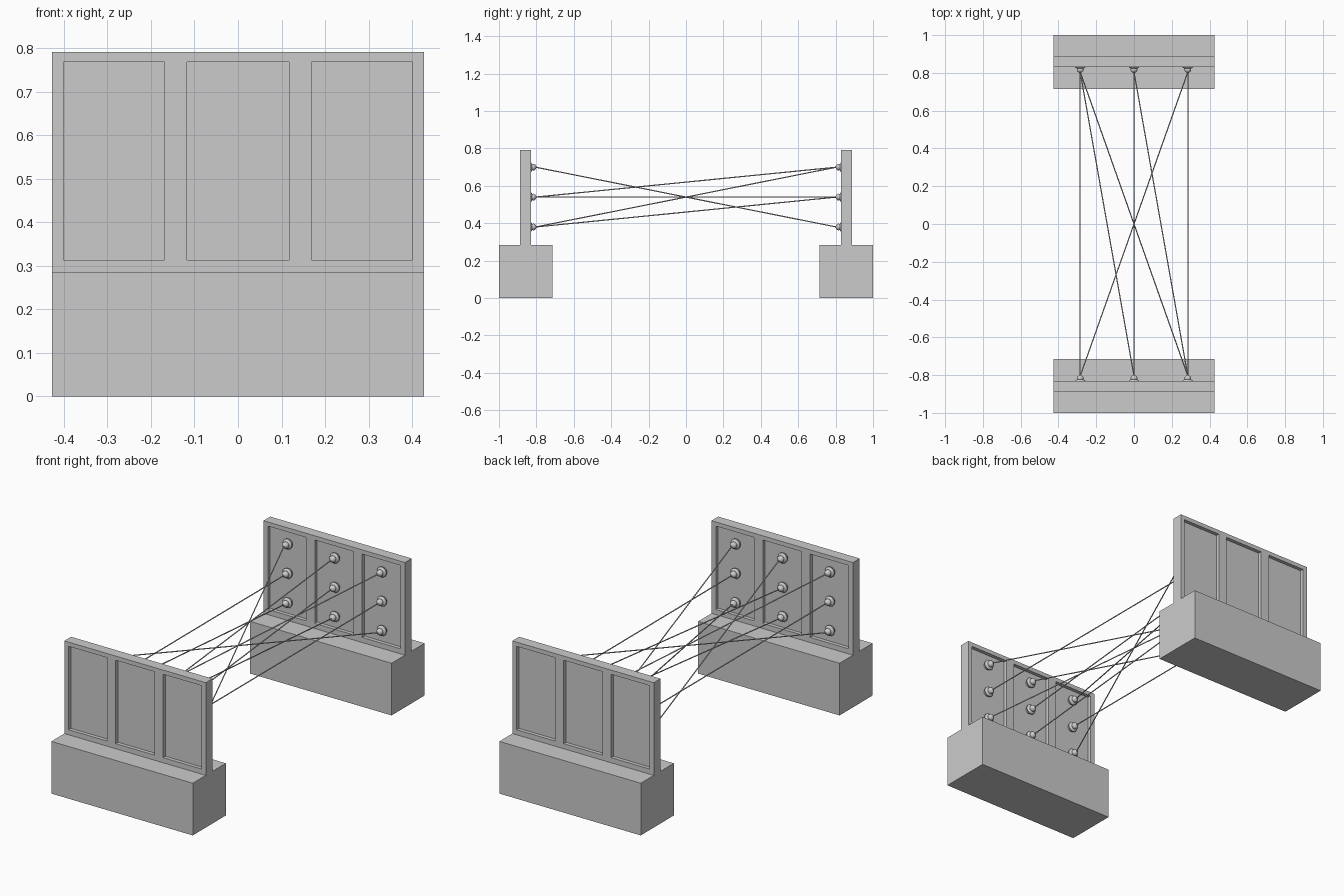
import bpy, bmesh, math
from mathutils import Vector, Matrix

if "Cube" in bpy.data.objects:
    bpy.data.objects.remove(bpy.data.objects["Cube"])

COLS = (-0.285, 0.0, 0.285)
ROWS = (0.70, 0.54, 0.38)


def box(bm, x0, x1, y0, y1, z0, z1):
    size = Matrix.Diagonal((x1 - x0, y1 - y0, z1 - z0, 1))
    mid = Matrix.Translation(((x0 + x1) / 2, (y0 + y1) / 2, (z0 + z1) / 2))
    bmesh.ops.create_cube(bm, size=1, matrix=mid @ size)


def finish(bm, name):
    bmesh.ops.recalc_face_normals(bm, faces=bm.faces)
    mesh = bpy.data.meshes.new(name)
    bm.to_mesh(mesh)
    bm.free()
    ob = bpy.data.objects.new(name, mesh)
    bpy.context.collection.objects.link(ob)
    return ob


def smooth(ob):
    bpy.ops.object.select_all(action='DESELECT')
    ob.select_set(True)
    bpy.context.view_layer.objects.active = ob
    bpy.ops.object.shade_smooth_by_angle(angle=math.radians(40))


def build_base(name, s):
    bm = bmesh.new()
    box(bm, -0.427, 0.427, *sorted((s * 0.715, s * 1.0)), 0, 0.285)
    finish(bm, name)


# panel: one grid of cells, recessed cells pushed in on both faces
def build_panel(name, s):
    xs = (-0.427, -0.401, -0.169, -0.117, 0.117, 0.169, 0.401, 0.427)
    zs = (0.285, 0.313, 0.768, 0.791)
    bm = bmesh.new()
    for y in (0.830, 0.888):
        grid = [[bm.verts.new((x, s * y, z)) for z in zs] for x in xs]
        inward = s * (0.02 if y < 0.85 else -0.02)
        for i in range(7):
            for j in range(3):
                f = bm.faces.new((grid[i][j], grid[i + 1][j],
                                  grid[i + 1][j + 1], grid[i][j + 1]))
                if j == 1 and i % 2:
                    new = bmesh.ops.extrude_discrete_faces(bm, faces=[f])["faces"][0]
                    for v in new.verts:
                        v.co.y += inward
    # outer rim joins the two faces
    bmesh.ops.bridge_loops(bm, edges=[e for e in bm.edges if e.is_boundary])
    finish(bm, name)


# knobs: stepped round insulators turned about the y axis
def build_knobs(name, s):
    profile = ((0.0, 0.851), (0.020, 0.851), (0.020, 0.840), (0.027, 0.838),
               (0.028, 0.831), (0.024, 0.826), (0.016, 0.823), (0.018, 0.817),
               (0.017, 0.811), (0.012, 0.805), (0.006, 0.801), (0.0, 0.799))
    bm = bmesh.new()
    for x in COLS:
        for z in ROWS:
            vs = [bm.verts.new((x + r, s * y, z)) for r, y in profile]
            es = [bm.edges.new(p) for p in zip(vs, vs[1:])]
            bmesh.ops.spin(bm, geom=vs + es, cent=(x, 0, z), axis=(0, 1, 0),
                           angle=math.tau, steps=20, use_merge=True)
    bmesh.ops.remove_doubles(bm, verts=bm.verts, dist=0.0003)
    smooth(finish(bm, name))


for label, side in (("front", -1), ("back", 1)):
    build_base(label + "_base", side)
    build_panel(label + "_panel", side)
    build_knobs(label + "_knobs", side)

# wires: (front row, front column) to (back row, back column)
LINKS = ((0, 0, 2, 2), (0, 1, 2, 0), (0, 2, 2, 1),
         (1, 0, 1, 0), (1, 1, 0, 1), (1, 2, 1, 2),
         (2, 0, 0, 2), (2, 1, 1, 1), (2, 2, 0, 0))
bm = bmesh.new()
for fr, fc, br, bc in LINKS:
    a = Vector((COLS[fc], -0.805, ROWS[fr]))
    b = Vector((COLS[bc], 0.805, ROWS[br]))
    turn = (b - a).to_track_quat('Z', 'Y').to_matrix().to_4x4()
    bmesh.ops.create_cone(bm, cap_ends=True, segments=8, radius1=0.003, radius2=0.003,
                          depth=(b - a).length,
                          matrix=Matrix.Translation((a + b) / 2) @ turn)
smooth(finish(bm, "wires"))
